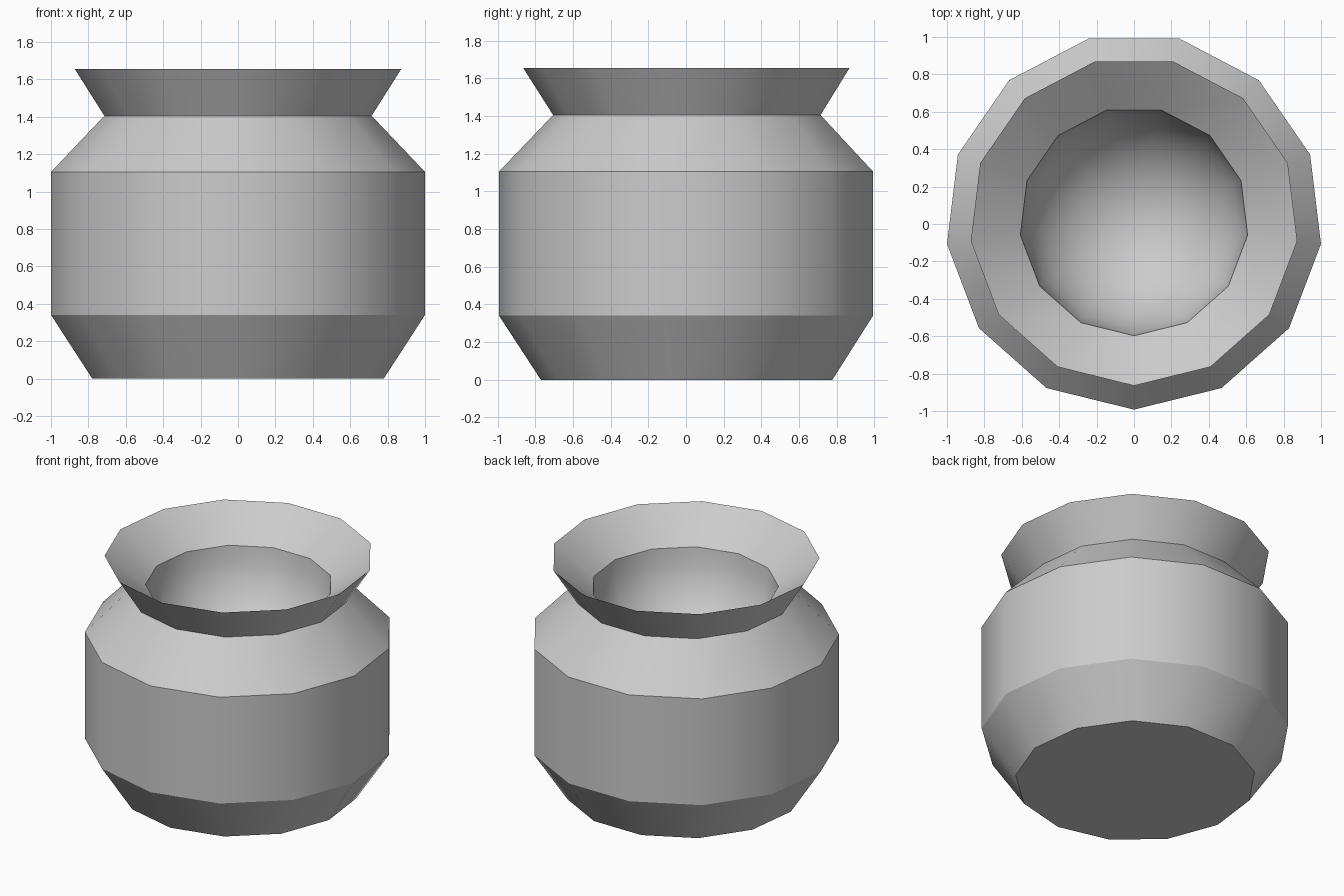
import bpy, bmesh
from math import sin, cos, pi, radians

old = bpy.data.objects.get("Cube")
if old:
    bpy.data.objects.remove(old, do_unlink=True)

SIDES = 13
AXIS_Y = 0.0147  # odd side count: shift the axis so the bounds are centred

# One plain grey for the whole pot
grey = bpy.data.materials.new("plain_grey")
grey.use_nodes = True
colour = (0.6, 0.6, 0.6, 1)
grey.diffuse_color = colour
grey.node_tree.nodes["Principled BSDF"].inputs["Base Color"].default_value = colour


def lathe(name, profile):
    """Revolve (radius, z) points around the axis; a zero radius closes the end."""
    bm = bmesh.new()
    rings = []
    for r, z in profile:
        if r == 0:
            rings.append([bm.verts.new((0, AXIS_Y, z))] * SIDES)
            continue
        ring = []
        for i in range(SIDES):
            a = 2 * pi * i / SIDES - pi / 2
            ring.append(bm.verts.new((r * cos(a), AXIS_Y + r * sin(a), z)))
        rings.append(ring)
    for low, high in zip(rings, rings[1:]):
        for i in range(SIDES):
            j = (i + 1) % SIDES
            corners = dict.fromkeys((low[i], low[j], high[j], high[i]))
            bm.faces.new(list(corners))
    bmesh.ops.recalc_face_normals(bm, faces=bm.faces)
    mesh = bpy.data.meshes.new(name)
    bm.to_mesh(mesh)
    bm.free()
    mesh.materials.append(grey)
    obj = bpy.data.objects.new(name, mesh)
    bpy.context.collection.objects.link(obj)
    bpy.ops.object.select_all(action="DESELECT")
    obj.select_set(True)
    bpy.context.view_layer.objects.active = obj
    bpy.ops.object.shade_smooth_by_angle(angle=radians(30))
    return obj


# Outside: base, belly, shoulder, neck and flared rim
outside = [(0, 0), (0.785, 0), (1.007, 0.34), (1.007, 1.105),
           (0.72, 1.405), (0.879, 1.655)]

# Inside: sloping lip, then a rounded bowl
LIP_R, LIP_Z, STEPS = 0.612, 1.45, 8
bowl = [(LIP_R * cos(k / STEPS * pi / 2), LIP_Z - LIP_R * sin(k / STEPS * pi / 2))
        for k in range(STEPS)]
bowl.append((0, LIP_Z - LIP_R))

lathe("pot", outside + bowl)
